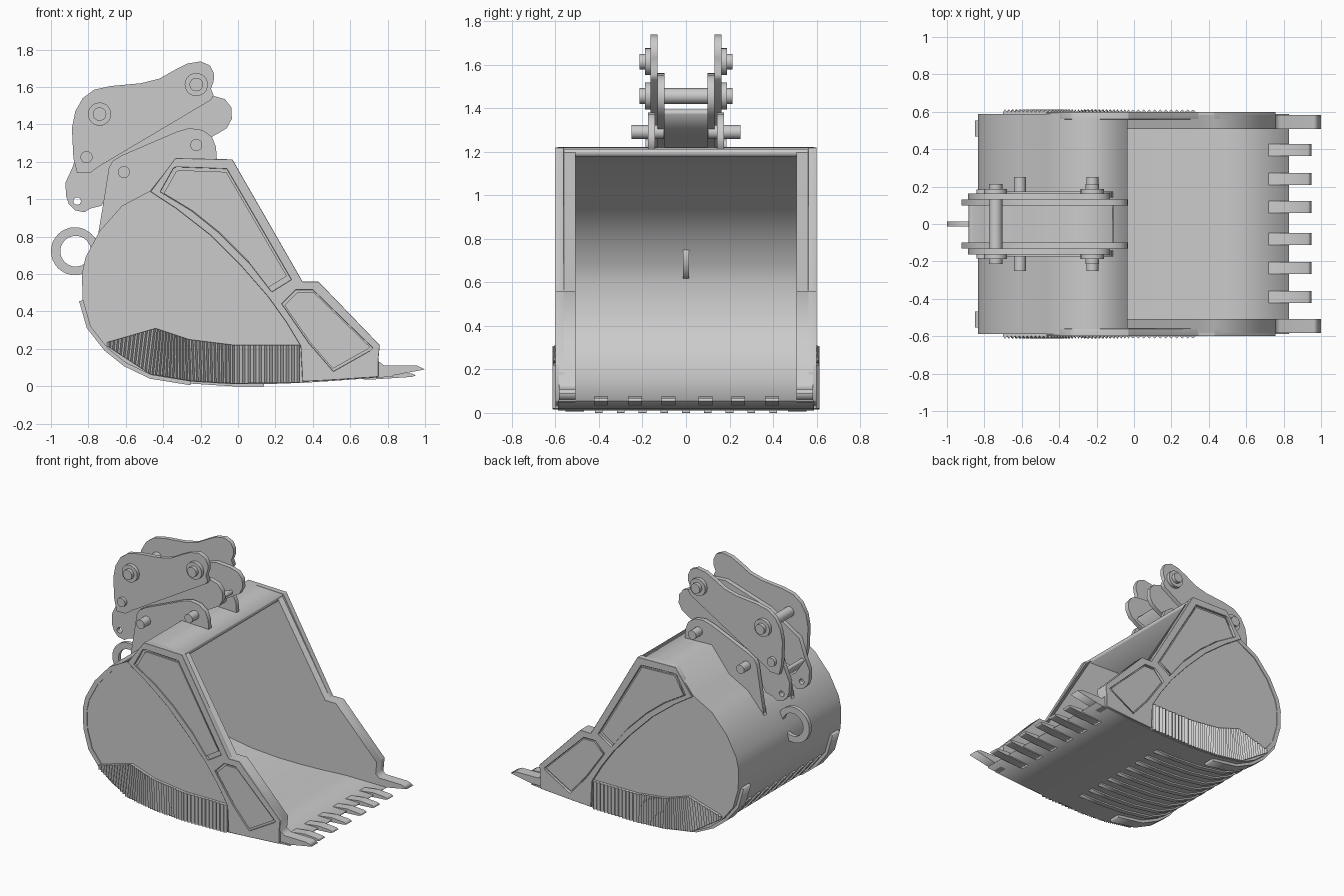
import bpy, bmesh
from math import cos, sin, pi
from mathutils import Vector

if "Cube" in bpy.data.objects:
    bpy.data.objects.remove(bpy.data.objects["Cube"])


def prism(name, pts, y0, y1, holes=(), bevel=0):
    """Extrude an (x, z) outline, with optional hole outlines, from y0 to y1."""
    cu = bpy.data.curves.new(name, 'CURVE')
    cu.dimensions = '2D'
    cu.fill_mode = 'BOTH'
    cu.extrude = abs(y1 - y0) / 2
    for loop in [pts, *holes]:
        sp = cu.splines.new('POLY')
        sp.points.add(len(loop) - 1)
        for p, (x, z) in zip(sp.points, loop):
            p.co = (x, z, 0, 1)
        sp.use_cyclic_u = True
    ob = bpy.data.objects.new(name, cu)
    bpy.context.collection.objects.link(ob)
    ob.rotation_euler = (pi / 2, 0, 0)
    ob.location.y = (y0 + y1) / 2
    bpy.ops.object.select_all(action='DESELECT')
    ob.select_set(True)
    bpy.context.view_layer.objects.active = ob
    bpy.ops.object.convert(target='MESH')
    ob = bpy.context.object
    bm = bmesh.new()
    bm.from_mesh(ob.data)
    bmesh.ops.remove_doubles(bm, verts=bm.verts, dist=1e-5)
    bmesh.ops.recalc_face_normals(bm, faces=bm.faces)
    bm.to_mesh(ob.data)
    bm.free()
    if bevel:
        m = ob.modifiers.new("Bevel", 'BEVEL')
        m.width, m.segments = bevel, 1
    return ob


def circle(x, z, r, n=24):
    return [(x + r * cos(2 * pi * i / n), z + r * sin(2 * pi * i / n)) for i in range(n)]


def pin(name, x, z, r, y0, y1):
    return prism(name, circle(x, z, r), y0, y1)


def offset(path, d):
    """Shift an open path to its left side by d."""
    P = [Vector(p) for p in path]
    out = []
    for i, p in enumerate(P):
        ns = []
        for a, b in ((i - 1, i), (i, i + 1)):
            if a >= 0 and b < len(P):
                t = (P[b] - P[a]).normalized()
                ns.append(Vector((-t.y, t.x)))
        n = sum(ns, Vector((0, 0))).normalized()
        out.append(tuple(p + n * (d / n.dot(ns[0]))))
    return out


def sample(path, n):
    """Points spread evenly by segment along a path."""
    out = []
    for i in range(n + 1):
        t = i / n * (len(path) - 1)
        k = min(int(t), len(path) - 2)
        out.append(Vector(path[k]).lerp(Vector(path[k + 1]), t - k))
    return out


# Curved bucket shell: lid, back and floor
hull = [(-0.035, 1.21), (-0.33, 1.22), (-0.47, 1.045), (-0.62, 0.965), (-0.74, 0.83),
        (-0.815, 0.69), (-0.835, 0.60), (-0.83, 0.46), (-0.79, 0.32), (-0.70, 0.205),
        (-0.60, 0.125), (-0.465, 0.06), (-0.25, 0.025), (-0.03, 0.011), (0.14, 0.011),
        (0.34, 0.018), (0.50, 0.028), (0.83, 0.052)]
inner = offset(hull, 0.032)
inner[-1] = (0.83, 0.06)
prism("bucket_shell", hull + inner[::-1], -0.588, 0.588)

# Side walls with corner teeth, frames and serrated wear plates
front = [(1.0, 0.09), (0.96, 0.11), (0.78, 0.112), (0.75, 0.135), (0.758, 0.22),
         (0.43, 0.56), (0.345, 0.56)]
wall = offset(hull, 0.015)[:-1] + [(0.76, 0.045)] + front
frame = [(-0.03, 1.213), (-0.335, 1.22), (-0.468, 1.04), (-0.33, 0.95), (-0.15, 0.81),
         (0.02, 0.64), (0.16, 0.48), (0.26, 0.34), (0.335, 0.215), (0.345, 0.025),
         (0.50, 0.033), (0.75, 0.05)] + front[3:]
upper_panel = [(-0.415, 1.04), (-0.345, 1.165), (-0.33, 1.172), (-0.06, 1.162), (0.285, 0.57),
               (0.18, 0.505), (0.06, 0.66), (-0.10, 0.82), (-0.25, 0.94)]
lower_panel = [(0.235, 0.44), (0.31, 0.515), (0.41, 0.515), (0.745, 0.215), (0.70, 0.19),
               (0.525, 0.08), (0.38, 0.22)]
lower_panel = [(0.235, 0.44), (0.31, 0.515), (0.40, 0.515), (0.75 - 0.03, 0.205),
               (0.705, 0.19), (0.51, 0.08), (0.38, 0.23)]
serr_top = [(-0.70, 0.235), (-0.44, 0.31), (-0.26, 0.25), (-0.02, 0.22), (0.33, 0.22)]
serr_low = [(-0.70, 0.215), (-0.47, 0.065), (-0.25, 0.028), (-0.02, 0.015), (0.33, 0.02)]
for s, side in ((-1, "front"), (1, "rear")):
    prism(f"side_wall_{side}", wall, s * 0.508, s * 0.583)
    prism(f"side_frame_{side}", frame, s * 0.56, s * 0.600,
          holes=(upper_panel, lower_panel), bevel=0.006)
    # panels inside the frame, separated from it by a groove
    for nm, loop in (("upper", upper_panel), ("lower", lower_panel)):
        c = sum((Vector(p) for p in loop), Vector((0, 0))) / len(loop)
        prism(f"{nm}_panel_{side}", [tuple(c.lerp(Vector(p), 0.94)) for p in loop],
              s * 0.57, s * 0.595)
    bm = bmesh.new()
    prev = None
    for i, (t, b) in enumerate(zip(sample(serr_top, 96), sample(serr_low, 96))):
        y = s * (0.612 if i % 2 else 0.598)
        row = [bm.verts.new(v) for v in ((t.x, s * 0.575, t.y), (t.x, y, t.y),
                                         (b.x, y, b.y), (b.x, s * 0.575, b.y))]
        if prev:
            for k in range(4):
                j = (k + 1) % 4
                bm.faces.new((prev[k], prev[j], row[j], row[k]))
        else:
            bm.faces.new(row)
        prev = row
    bm.faces.new(prev)
    bmesh.ops.recalc_face_normals(bm, faces=bm.faces)
    me = bpy.data.meshes.new("serrated_wear_plate")
    bm.to_mesh(me)
    bm.free()
    bpy.context.collection.objects.link(bpy.data.objects.new(f"serrated_wear_plate_{side}", me))

# Teeth along the lip
tooth = [(0.64, 0.04), (0.66, 0.052), (0.83, 0.075), (0.93, 0.068), (0.95, 0.058), (0.93, 0.05),
         (0.70, 0.035)]
for y in (-0.39, -0.235, -0.08, 0.09, 0.24, 0.395):
    prism("lip_tooth", tooth, y - 0.032, y + 0.032)

# Heel strips wrapped round the lower back
def heel_strip(first, last, y, w, d):
    part = hull[first:last]
    out = offset(part, -d)
    prism("heel_strip", part + out[::-1], y - w / 2, y + w / 2)

for s in (-1, 1):
    heel_strip(7, 13, s * 0.51, 0.085, 0.02)
for i in range(9):
    heel_strip(8, 15, -0.4 + 0.1 * i, 0.035, 0.011)

# Lifting ring on the back
prism("lifting_ring", circle(-0.872, 0.722, 0.128, 32), -0.014, 0.014,
      holes=(circle(-0.868, 0.722, 0.082, 32),))

# Mounting ears, coupler plates, pins
ear = [(-0.75, 0.80), (-0.725, 0.95), (-0.69, 1.17), (-0.67, 1.205), (-0.62, 1.235),
       (-0.33, 1.36), (-0.26, 1.38), (-0.19, 1.37), (-0.14, 1.335), (-0.118, 1.28),
       (-0.112, 1.20), (-0.33, 1.20), (-0.48, 1.02), (-0.62, 0.94)]
link = [(-0.92, 1.02), (-0.922, 1.09), (-0.885, 1.17), (-0.84, 1.30), (-0.6, 1.45), (-0.25, 1.56),
        (-0.13, 1.552), (-0.07, 1.535), (-0.035, 1.49), (-0.033, 1.43), (-0.06, 1.38),
        (-0.11, 1.35), (-0.20, 1.30), (-0.36, 1.24), (-0.55, 1.16), (-0.70, 1.02),
        (-0.73, 0.965), (-0.79, 0.95), (-0.82, 0.93), (-0.87, 0.94), (-0.905, 0.975)]
upper = [(-0.88, 1.22), (-0.888, 1.38), (-0.87, 1.47), (-0.83, 1.54), (-0.77, 1.585),
         (-0.68, 1.605), (-0.52, 1.62), (-0.42, 1.645), (-0.34, 1.69), (-0.27, 1.725),
         (-0.20, 1.737), (-0.15, 1.715), (-0.128, 1.67), (-0.13, 1.63), (-0.145, 1.59),
         (-0.13, 1.555), (-0.145, 1.53), (-0.735, 1.18), (-0.79, 1.142), (-0.86, 1.14)]
for s, side in ((-1, "front"), (1, "rear")):
    prism(f"mounting_ear_{side}", ear, s * 0.143, s * 0.175)
    prism(f"coupler_inner_plate_{side}", link, s * 0.098, s * 0.131,
          holes=(circle(-0.86, 0.99, 0.02, 16),))
    prism(f"coupler_outer_plate_{side}", upper, s * 0.131, s * 0.162)
    for x, z in ((-0.74, 1.455), (-0.223, 1.613)):
        pin("coupler_boss", x, z, 0.062, s * 0.15, s * 0.188)
        pin("coupler_boss_cap", x, z, 0.036, s * 0.16, s * 0.213)
    for x, z in ((-0.61, 1.145), (-0.223, 1.29)):
        pin("ear_pin", x, z, 0.032, s * 0.10, s * 0.25)
    pin("latch_pin", -0.81, 1.225, 0.032, s * 0.12, s * 0.185)
pin("coupler_cross_pin", -0.74, 1.455, 0.036, -0.14, 0.14)

# Plate joining the two inner coupler plates
base = [(-0.885, 1.15), (-0.81, 1.04), (-0.72, 1.07), (-0.55, 1.19), (-0.36, 1.27), (-0.11, 1.37)]
prism("coupler_base_plate", base + offset(base, 0.025)[::-1], -0.105, 0.105)
